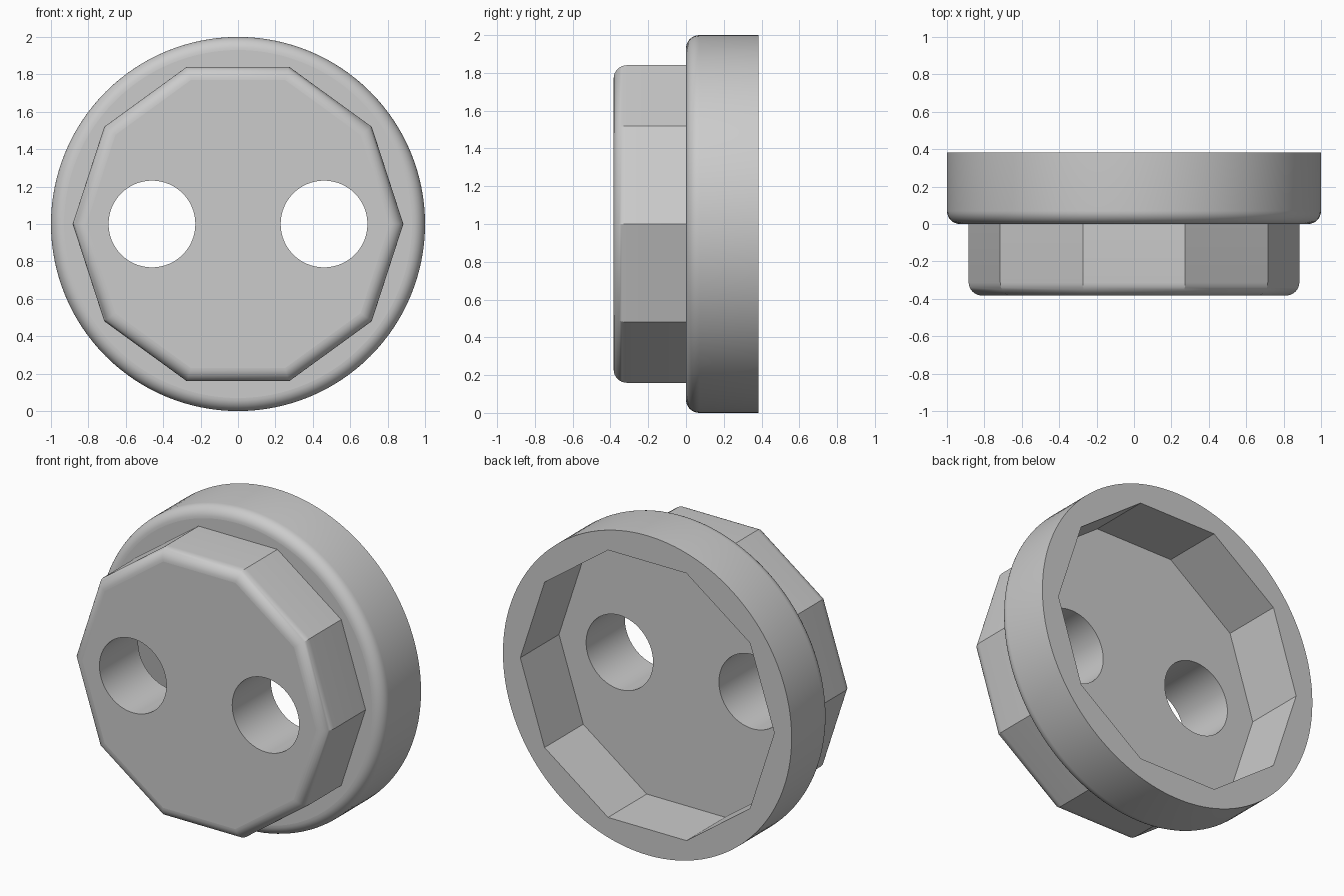
import bpy, bmesh, math
from mathutils import Vector

if "Cube" in bpy.data.objects:
    bpy.data.objects.remove(bpy.data.objects["Cube"], do_unlink=True)

HALF = 0.383       # half of the total depth
FILLET = 0.07
DISC_R, BOSS_R, RECESS_R = 1.0, 0.884, 0.88
HOLE_X, HOLE_R = 0.46, 0.232
SIDES, ROUND, STEPS = 10, 128, 8

bm = bmesh.new()


def ring(radius, y, sides, x=0.0):
    """Closed loop of vertices around the depth axis."""
    angles = [math.tau * i / sides for i in range(sides)]
    return [bm.verts.new((x + radius * math.cos(a), y, 1 + radius * math.sin(a))) for a in angles]


def wall(rings):
    """Quads joining successive rings."""
    for a, b in zip(rings, rings[1:]):
        for i in range(len(a)):
            j = (i + 1) % len(a)
            bm.faces.new((a[i], a[j], b[j], b[i]))


def flat(outer, *inner):
    """Flat face between an outer ring and the rings cut from it."""
    edges = []
    for loop in (outer, *inner):
        for i, v in enumerate(loop):
            pair = (v, loop[(i + 1) % len(loop)])
            edges.append(bm.edges.get(pair) or bm.edges.new(pair))
    bmesh.ops.triangle_fill(bm, edges=edges, use_beauty=True, normal=Vector((0, 1, 0)))


def filleted(radius, front, back, sides):
    """Rings of a prism whose front rim is rounded; fillet is measured on the flats."""
    flat_scale = math.cos(math.pi / sides)
    rings = []
    for i in range(STEPS + 1):
        t = math.pi / 2 * i / STEPS
        inset = FILLET * (1 - math.sin(t)) / flat_scale
        rings.append(ring(radius - inset, front + FILLET * (1 - math.cos(t)), sides))
    return rings + [ring(radius, back, sides)]


# Ten-sided boss, round disc and ten-sided recess in the back
boss = filleted(BOSS_R, -HALF, 0, SIDES)
disc = filleted(DISC_R, 0, HALF, ROUND)
recess = [ring(RECESS_R, y, SIDES) for y in (HALF, 0)]
# Two through holes
holes = [[ring(HOLE_R, y, ROUND // 2, x) for y in (-HALF, 0)] for x in (-HOLE_X, HOLE_X)]

for part in (boss, disc, recess, *holes):
    wall(part)

flat(boss[0], *[h[0] for h in holes])       # front face
flat(disc[0], boss[-1])                     # shoulder
flat(disc[-1], recess[0])                   # back rim
flat(recess[1], *[h[1] for h in holes])     # recess floor
bmesh.ops.recalc_face_normals(bm, faces=bm.faces)

mesh = bpy.data.meshes.new("flanged_cap")
bm.to_mesh(mesh)
bm.free()
cap = bpy.data.objects.new("flanged_cap", mesh)
bpy.context.collection.objects.link(cap)

# Smooth curved walls, flat planes
bpy.ops.object.select_all(action="DESELECT")
cap.select_set(True)
bpy.context.view_layer.objects.active = cap
bpy.ops.object.shade_smooth_by_angle(angle=math.radians(30))
for face in mesh.polygons:
    if abs(face.normal.y) > 0.999:
        face.use_smooth = False

# Plain grey
grey = bpy.data.materials.new("light_grey")
grey.use_nodes = True
colour = (0.6, 0.6, 0.6, 1)
grey.diffuse_color = colour
grey.node_tree.nodes["Principled BSDF"].inputs["Base Color"].default_value = colour
mesh.materials.append(grey)
